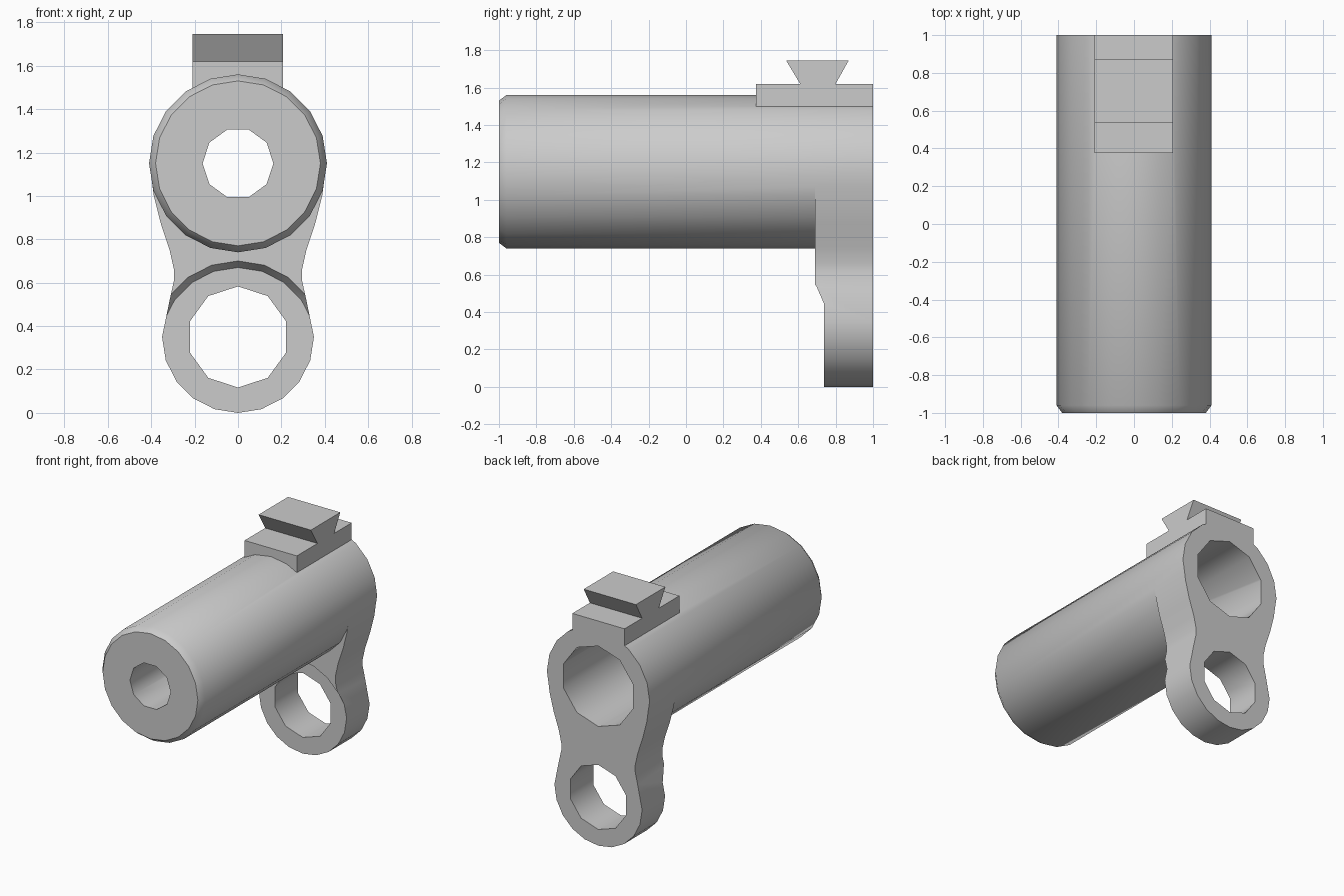
import bpy, bmesh
from math import sin, cos, pi, radians

if "Cube" in bpy.data.objects:
    bpy.data.objects.remove(bpy.data.objects["Cube"])

grey = bpy.data.materials.new("plain grey")
grey.use_nodes = True
grey.diffuse_color = (0.6, 0.6, 0.6, 1)
bsdf = next(n for n in grey.node_tree.nodes if n.type == 'BSDF_PRINCIPLED')
bsdf.inputs["Base Color"].default_value = (0.6, 0.6, 0.6, 1)

TUBE_Z, RING_Z = 1.15, 0.35


def loft(name, rings):
    """Solid through a series of matching closed rings, capped at both ends."""
    bm = bmesh.new()
    loops = [[bm.verts.new(p) for p in ring] for ring in rings]
    n = len(loops[0])
    for a, b in zip(loops, loops[1:]):
        for i in range(n):
            j = (i + 1) % n
            bm.faces.new((a[i], a[j], b[j], b[i]))
    bm.faces.new(loops[0])
    bm.faces.new(loops[-1])
    bmesh.ops.recalc_face_normals(bm, faces=bm.faces)
    mesh = bpy.data.meshes.new(name)
    bm.to_mesh(mesh)
    bm.free()
    mesh.materials.append(grey)
    obj = bpy.data.objects.new(name, mesh)
    bpy.context.collection.objects.link(obj)
    return obj


def circle(r, y, z, n, turn=0.0):
    """Ring about the y axis; the first point is at the top."""
    angles = [2 * pi * (i + turn) / n for i in range(n)]
    return [(r * sin(a), y, z + r * cos(a)) for a in angles]


def combine(target, other, operation):
    mod = target.modifiers.new(other.name, 'BOOLEAN')
    mod.operation = operation
    mod.solver = 'EXACT'
    mod.object = other
    bpy.context.view_layer.objects.active = target
    bpy.ops.object.modifier_apply(modifier=mod.name)
    bpy.data.objects.remove(other)


# Main tube with a chamfered front rim
body = loft("tube_body", [circle(r, y, TUBE_Z, 20)
                          for r, y in ((0.38, -1), (0.41, -0.96), (0.41, 1))])

# Waisted arm that flows from the tube into the lower ring
side = [(0.30, 1.25), (0.40, 1.09), (0.388, 1.0), (0.355, 0.87),
        (0.315, 0.75), (0.295, 0.66), (0.295, 0.61), (0.315, 0.52)]
side += [(0.35 * cos(pi * i / 10), RING_Z - 0.35 * sin(pi * i / 10))
         for i in range(5)]
outline = side + [(0, 0)] + [(-x, z) for x, z in reversed(side)]
arm = loft("arm", [[(x, y, z) for x, z in outline] for y in (0.69, 1)])

# Recess with a bevelled edge in front of the lower ring
recess = loft("recess_cutter", [circle(r, y, 0.31, 20)
                                for r, y in ((0.39, 0.6), (0.39, 0.69), (0.36, 0.738))])
combine(arm, recess, 'DIFFERENCE')
combine(body, arm, 'UNION')

# Rail block with a dovetail on top
rail_profile = [(0.375, 1.45), (1, 1.45), (1, 1.62), (0.80, 1.62),
                (0.87, 1.745), (0.535, 1.745), (0.61, 1.62), (0.375, 1.62)]
rail = loft("dovetail_rail", [[(x, y, z) for y, z in rail_profile]
                              for x in (-0.21, 0.207)])
combine(body, rail, 'UNION')

# Wide rear bore, narrow front bore and ring hole: radius, start, end, height, turn
for r, y0, y1, z, turn in ((0.29, -0.5, 1.1, TUBE_Z, 0),
                           (0.163, -1.1, -0.4, TUBE_Z, 0.5),
                           (0.233, 0.5, 1.1, RING_Z, 0)):
    bore = loft("bore_cutter", [circle(r, y, z, 10, turn) for y in (y0, y1)])
    combine(body, bore, 'DIFFERENCE')

# Smooth round walls, sharp edges
bpy.ops.object.select_all(action='DESELECT')
body.select_set(True)
bpy.context.view_layer.objects.active = body
bpy.ops.object.shade_smooth_by_angle(angle=radians(38))
